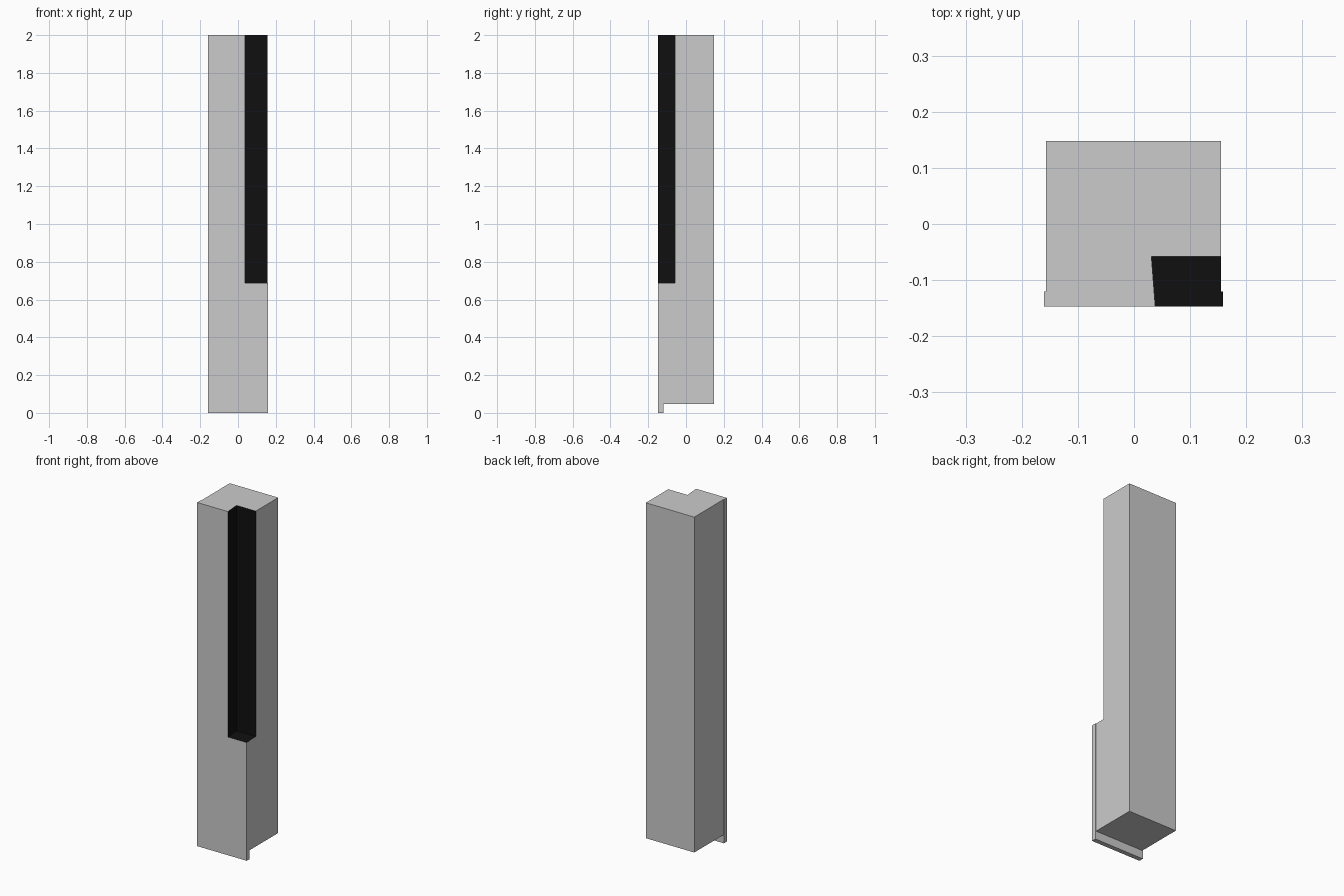
import bpy, bmesh

if "Cube" in bpy.data.objects:
    bpy.data.objects.remove(bpy.data.objects["Cube"])

black = bpy.data.materials.new("black_recess")
black.diffuse_color = (0.005, 0.005, 0.005, 1)
black.use_nodes = True
black.node_tree.nodes["Principled BSDF"].inputs["Base Color"].default_value = black.diffuse_color


def prism(name, outline, z0, z1, slot=0):
    """Extrude an x/y outline from z0 to z1; slot 0 is grey, slot 1 is black."""
    bm = bmesh.new()
    face = bm.faces.new([bm.verts.new((x, y, z0)) for x, y in outline])
    ext = bmesh.ops.extrude_face_region(bm, geom=[face])
    top = [v for v in ext["geom"] if isinstance(v, bmesh.types.BMVert)]
    bmesh.ops.translate(bm, verts=top, vec=(0, 0, z1 - z0))
    bmesh.ops.recalc_face_normals(bm, faces=bm.faces)
    for f in bm.faces:
        f.material_index = slot
    mesh = bpy.data.meshes.new(name)
    bm.to_mesh(mesh)
    bm.free()
    mesh.materials.append(None)
    mesh.materials.append(black)
    obj = bpy.data.objects.new(name, mesh)
    bpy.context.collection.objects.link(obj)
    return obj


def rect(x0, x1, y0, y1):
    return [(x0, y0), (x1, y0), (x1, y1), (x0, y1)]


# Main column, raised slightly off the ground
column = prism("column_body", rect(-0.157, 0.155, -0.12, 0.148), 0.048, 2.0)

# Slightly wider front panel reaching the ground
panel = prism("front_panel", rect(-0.16, 0.159, -0.147, -0.12), 0.0, 2.0)

# Corner recess with a slanted inner wall, cut from both parts with black faces
notch = prism("recess_cutter",
              [(0.042, -0.2), (0.25, -0.2), (0.25, -0.058), (0.031, -0.058)],
              0.688, 2.2, slot=1)
notch.hide_render = True
for part in (column, panel):
    mod = part.modifiers.new("corner_recess", 'BOOLEAN')
    mod.operation = 'DIFFERENCE'
    mod.solver = 'EXACT'
    mod.material_mode = 'INDEX'
    mod.object = notch
    bpy.context.view_layer.objects.active = part
    bpy.ops.object.modifier_apply(modifier=mod.name)
bpy.data.objects.remove(notch)
